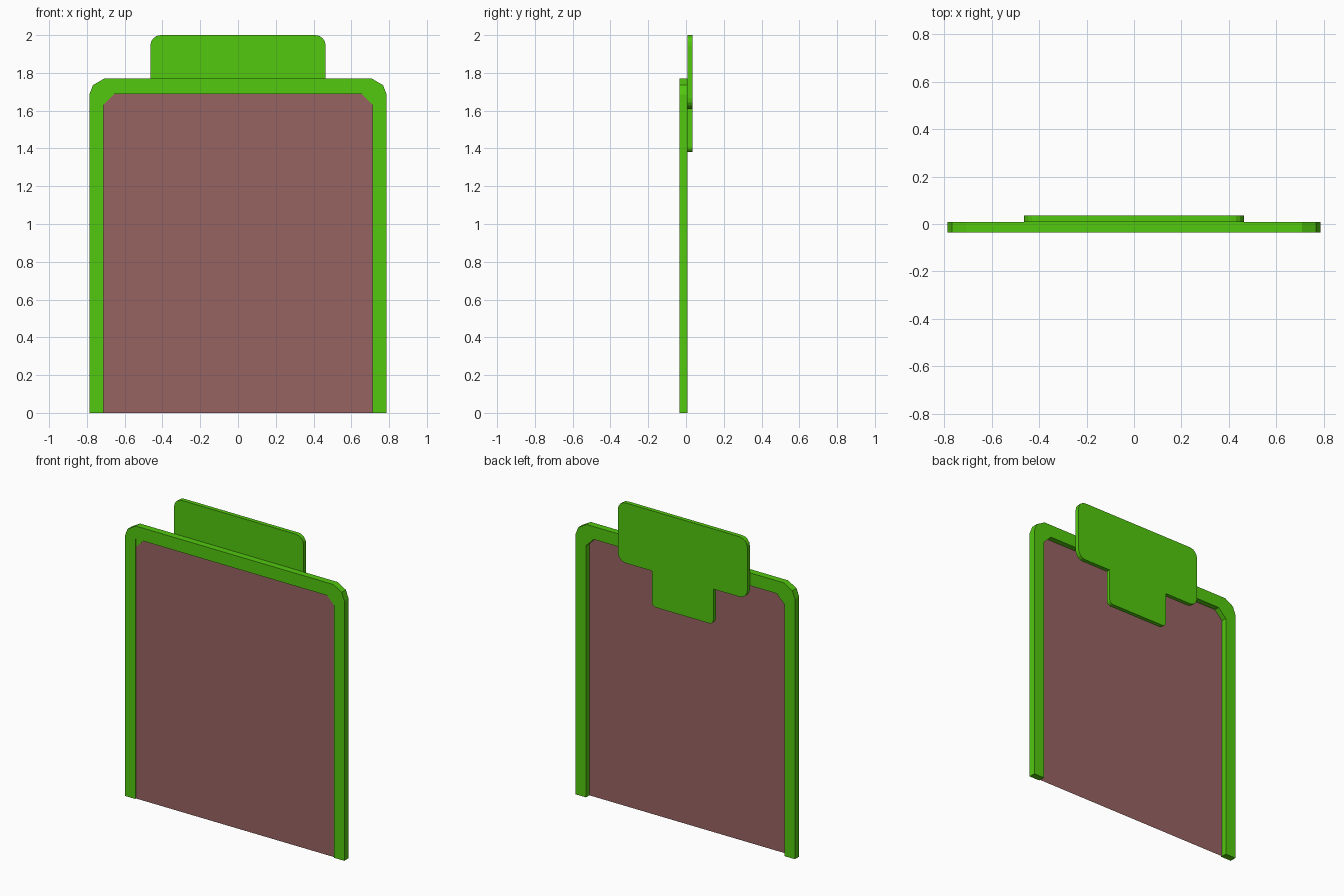
import bpy, bmesh, math

if "Cube" in bpy.data.objects:
    bpy.data.objects.remove(bpy.data.objects["Cube"])


def material(name, rgb):
    m = bpy.data.materials.new(name)
    m.diffuse_color = (*rgb, 1.0)
    m.use_nodes = True
    m.node_tree.nodes["Principled BSDF"].inputs["Base Color"].default_value = m.diffuse_color
    return m


green = material("bright_green", (0.084, 0.578, 0.0045))
brown = material("dusty_brown", (0.310, 0.127, 0.122))


def plate(name, outline, y0, y1, mat):
    """Extrude an (x, z) outline from y0 to y1; a flat sheet if they match."""
    bm = bmesh.new()
    face = bm.faces.new([bm.verts.new((x, y0, z)) for x, z in outline])
    if y1 != y0:
        ext = bmesh.ops.extrude_face_region(bm, geom=[face])["geom"]
        verts = [v for v in ext if isinstance(v, bmesh.types.BMVert)]
        bmesh.ops.translate(bm, verts=verts, vec=(0, y1 - y0, 0))
    bmesh.ops.recalc_face_normals(bm, faces=bm.faces[:])
    me = bpy.data.meshes.new(name)
    bm.to_mesh(me)
    bm.free()
    me.materials.append(mat)
    ob = bpy.data.objects.new(name, me)
    bpy.context.collection.objects.link(ob)
    return ob


def mirrored(half):
    """Complete a left-hand half outline with its mirror image."""
    return half + [(-x, z) for x, z in reversed(half)]


def arc(cx, cz, r, start, end, n=4):
    return [(cx + r * math.cos(math.radians(start + (end - start) * i / n)),
             cz + r * math.sin(math.radians(start + (end - start) * i / n)))
            for i in range(n + 1)]


FRONT, MID, BACK = -0.035, 0.008, 0.035
RECESS = -0.027
W, IN, TOP, IN_TOP = 0.787, 0.712, 1.77, 1.687

# Frame: front lip has a square opening, the rest has cut inner corners
outer = [(-W, 0), (-W, 1.685), (-0.768, 1.735), (-0.708, TOP)]
right_outer = [(-x, z) for x, z in reversed(outer)]
lip_inner = [(IN, 0), (IN, IN_TOP), (-IN, IN_TOP), (-IN, 0)]
plate("frame", outer + right_outer + lip_inner, FRONT, MID, green)

# Corner gussets filling the inner corners behind the front lip
for side, label in ((-1, "left"), (1, "right")):
    plate(label + "_corner_gusset",
          [(side * IN, IN_TOP), (side * IN, IN_TOP - 0.056),
           (side * (IN - 0.056), IN_TOP)], RECESS - 0.002, MID, green)

# Recessed centre panel
plate("panel", [(-IN, 0), (IN, 0), (IN, IN_TOP), (-IN, IN_TOP)],
      RECESS, RECESS, brown)

# T-shaped hanging tab on the back with rounded corners
tw, sw, r, rs = 0.464, 0.22, 0.055, 0.028
tab = ([(0.0 - sw + rs, 1.38)] + arc(-sw + rs, 1.38 + rs, rs, 270, 180)[1:]
       + [(-sw, 1.61)]
       + arc(-tw + r, 1.61 + r, r, 270, 180)
       + arc(-tw + r, 2.0 - r, r, 180, 90))
plate("back_tab", mirrored(tab), MID, BACK, green)
